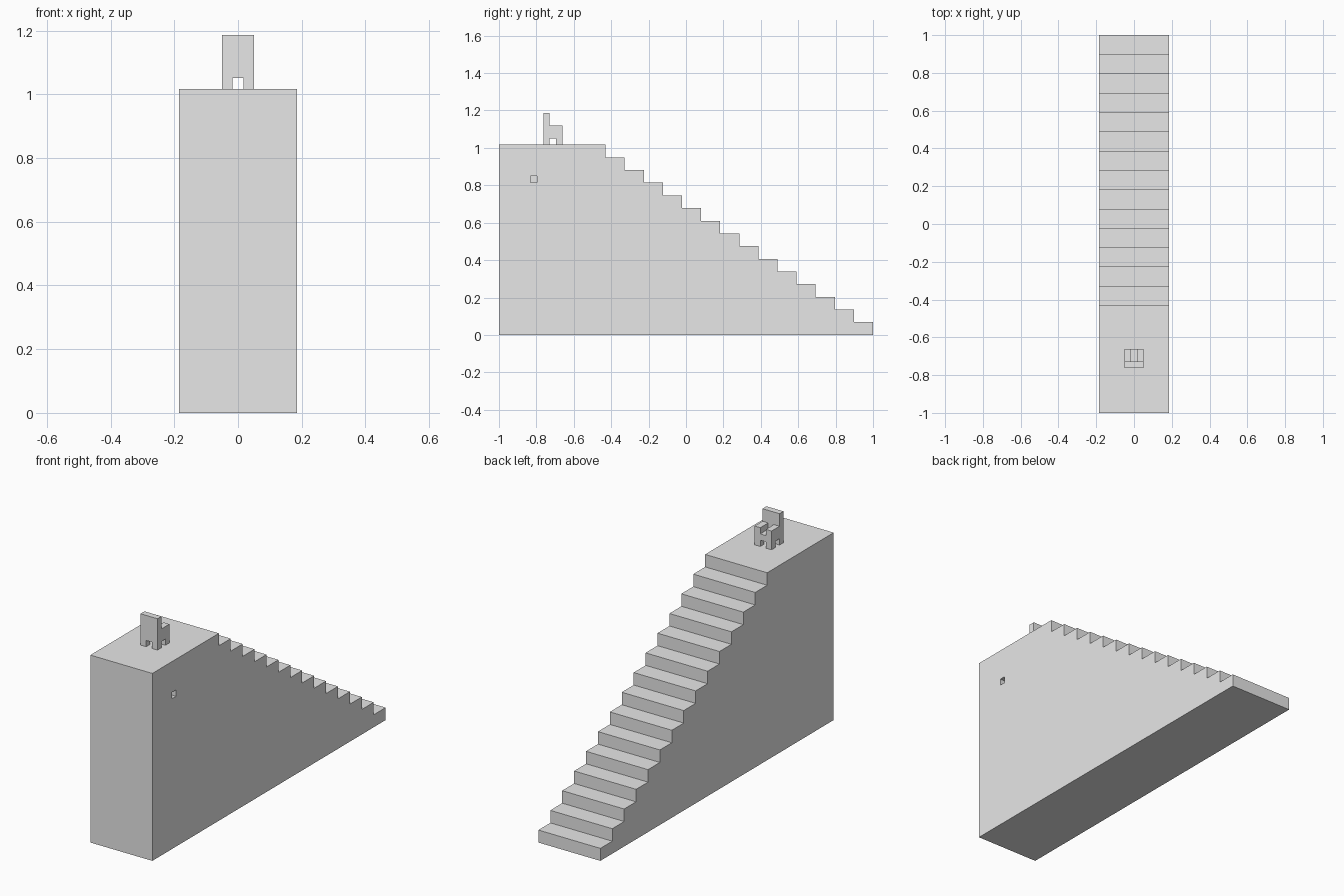
import bpy
import bmesh
from mathutils import Vector

cube = bpy.data.objects.get("Cube")
if cube:
    bpy.data.objects.remove(cube, do_unlink=True)

STEPS = 15
HEIGHT = 1.017
HALF_WIDTH = 0.186
LANDING_EDGE = -0.43
UNIT = 0.034  # block size of the chair

grey = bpy.data.materials.new("plain grey")
grey.use_nodes = True
grey.diffuse_color = (0.8, 0.8, 0.8, 1)
grey.node_tree.nodes["Principled BSDF"].inputs["Base Color"].default_value = (0.8, 0.8, 0.8, 1)


def finish(bm, name):
    bmesh.ops.recalc_face_normals(bm, faces=bm.faces[:])
    mesh = bpy.data.meshes.new(name)
    bm.to_mesh(mesh)
    bm.free()
    mesh.materials.append(grey)
    obj = bpy.data.objects.new(name, mesh)
    bpy.context.collection.objects.link(obj)
    return obj


def block_shape(name, cells, origin, size):
    """Solid made of unit blocks, with faces only on the outside."""
    bm = bmesh.new()
    for cell in cells:
        for axis in range(3):
            for side in (0, 1):
                neighbour = list(cell)
                neighbour[axis] += 2 * side - 1
                if tuple(neighbour) in cells:
                    continue
                u, v = (axis + 1) % 3, (axis + 2) % 3
                ring = []
                for a, b in ((0, 0), (1, 0), (1, 1), (0, 1)):
                    corner = Vector(cell)
                    corner[axis] += side
                    corner[u] += a
                    corner[v] += b
                    ring.append(bm.verts.new(origin + corner * size))
                if not side:
                    ring.reverse()
                bm.faces.new(ring)
    bmesh.ops.remove_doubles(bm, verts=bm.verts[:], dist=size * 0.01)
    bmesh.ops.dissolve_limit(bm, angle_limit=0.01, verts=bm.verts[:], edges=bm.edges[:])
    return finish(bm, name)


# Staircase: stepped side profile extruded across the width
rise = HEIGHT / STEPS
run = (1 - LANDING_EDGE) / (STEPS - 1)
profile = [(-1, 0), (1, 0)]
for i in range(STEPS):
    y = 1 - i * run
    profile.append((y, (i + 1) * rise))
    profile.append((y - run if i < STEPS - 1 else -1, (i + 1) * rise))

bm = bmesh.new()
side_face = bm.faces.new([bm.verts.new((-HALF_WIDTH, y, z)) for y, z in profile])
# The bottom step needs its full riser; the profile already starts at the ground
extruded = bmesh.ops.extrude_face_region(bm, geom=[side_face], use_keep_orig=True)
moved = [g for g in extruded["geom"] if isinstance(g, bmesh.types.BMVert)]
bmesh.ops.translate(bm, verts=moved, vec=(2 * HALF_WIDTH, 0, 0))
staircase = finish(bm, "staircase")

# Small square recess in the left side wall
recess = block_shape("recess_cutter", {(0, 0, 0)},
                     Vector((HALF_WIDTH - 0.03, -0.832, 0.815)), 0.035)
recess.hide_render = True
cut = staircase.modifiers.new("recess", 'BOOLEAN')
cut.operation = 'DIFFERENCE'
cut.solver = 'EXACT'
cut.object = recess
bpy.context.view_layer.objects.active = staircase
bpy.ops.object.modifier_apply(modifier=cut.name)
bpy.data.objects.remove(recess, do_unlink=True)

# Chair on the landing: four legs, seat, two arms and a tall back
legs = {(x, y, 0) for x in (0, 2) for y in (0, 2)}
seat = {(x, y, 1) for x in range(3) for y in range(3)}
arms = {(x, y, 2) for x in (0, 2) for y in (1, 2)}
back = {(x, 0, z) for x in range(3) for z in range(2, 5)}
block_shape("chair", legs | seat | arms | back,
            Vector((-1.5 * UNIT, -0.763, HEIGHT)), UNIT)
